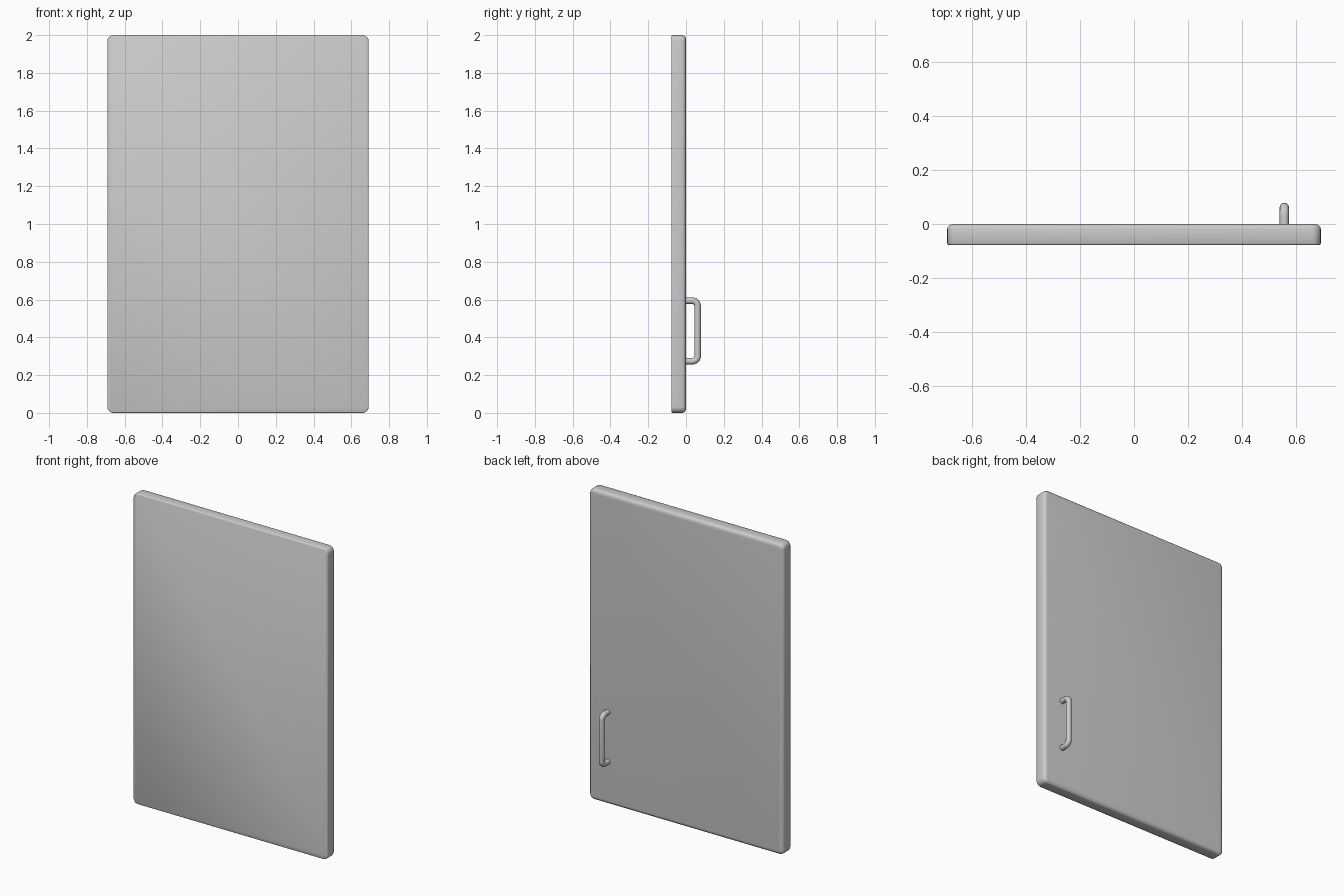
import bpy, bmesh
from math import sin, cos, pi

if "Cube" in bpy.data.objects:
    bpy.data.objects.remove(bpy.data.objects["Cube"])

W, H, R = 0.692, 2.0, 0.032      # half width, height, corner radius
DEPTH = 0.078


def outline(inset, seg=5):
    """Rounded rectangle in x/z, shrunk by inset."""
    r = max(R - inset, 0.006)
    pts = []
    for k, (sx, sz) in enumerate([(1, 1), (-1, 1), (-1, -1), (1, -1)]):
        cx = sx * (W - inset - r)
        cz = H / 2 + sz * (H / 2 - inset - r)
        for i in range(seg + 1):
            a = (k + i / seg) * pi / 2
            pts.append((cx + r * cos(a), cz + r * sin(a)))
    return pts


def finish(ob, angle):
    bpy.ops.object.select_all(action='DESELECT')
    ob.select_set(True)
    bpy.context.view_layer.objects.active = ob
    bpy.ops.object.shade_smooth_by_angle(angle=angle)


# Door panel: small edge on the front, wide soft edge on the back
profile = [(-DEPTH, 0.006), (-DEPTH + 0.002, 0.002), (-DEPTH + 0.006, 0.0)]
for i in range(5):
    a = i / 4 * pi / 2
    profile.append((-0.018 + 0.018 * sin(a), 0.024 * (1 - cos(a))))
bm = bmesh.new()
rings = [[bm.verts.new((x, y, z)) for x, z in outline(ins)] for y, ins in profile]
n = len(rings[0])
for a, b in zip(rings, rings[1:]):
    for i in range(n):
        j = (i + 1) % n
        bm.faces.new((a[i], a[j], b[j], b[i]))
bm.faces.new(rings[0])
bm.faces.new(rings[-1])
bmesh.ops.recalc_face_normals(bm, faces=bm.faces)
mesh = bpy.data.meshes.new("door_panel")
bm.to_mesh(mesh)
bm.free()
panel = bpy.data.objects.new("door_panel", mesh)
bpy.context.collection.objects.link(panel)
finish(panel, 0.7)

# Pull handle: round bar swept along a bracket path on the back
X, TUBE, BEND = 0.557, 0.0175, 0.028
Y, Z0, Z1 = 0.079 - TUBE, 0.256 + TUBE, 0.611 - TUBE
path = [(-0.005, Z0)]
for cz, start in ((Z0 + BEND, -pi / 2), (Z1 - BEND, 0)):
    for i in range(7):
        a = start + i / 6 * pi / 2
        path.append((Y - BEND + BEND * cos(a), cz + BEND * sin(a)))
path.append((-0.005, Z1))
curve = bpy.data.curves.new("pull_handle", 'CURVE')
curve.dimensions = '3D'
curve.bevel_depth = TUBE
curve.bevel_resolution = 4
curve.use_fill_caps = True
spline = curve.splines.new('POLY')
spline.points.add(len(path) - 1)
for p, (y, z) in zip(spline.points, path):
    p.co = (X, y, z, 1)
handle = bpy.data.objects.new("pull_handle", curve)
bpy.context.collection.objects.link(handle)
bpy.ops.object.select_all(action='DESELECT')
handle.select_set(True)
bpy.context.view_layer.objects.active = handle
bpy.ops.object.convert(target='MESH')
finish(bpy.context.view_layer.objects.active, 0.7)
